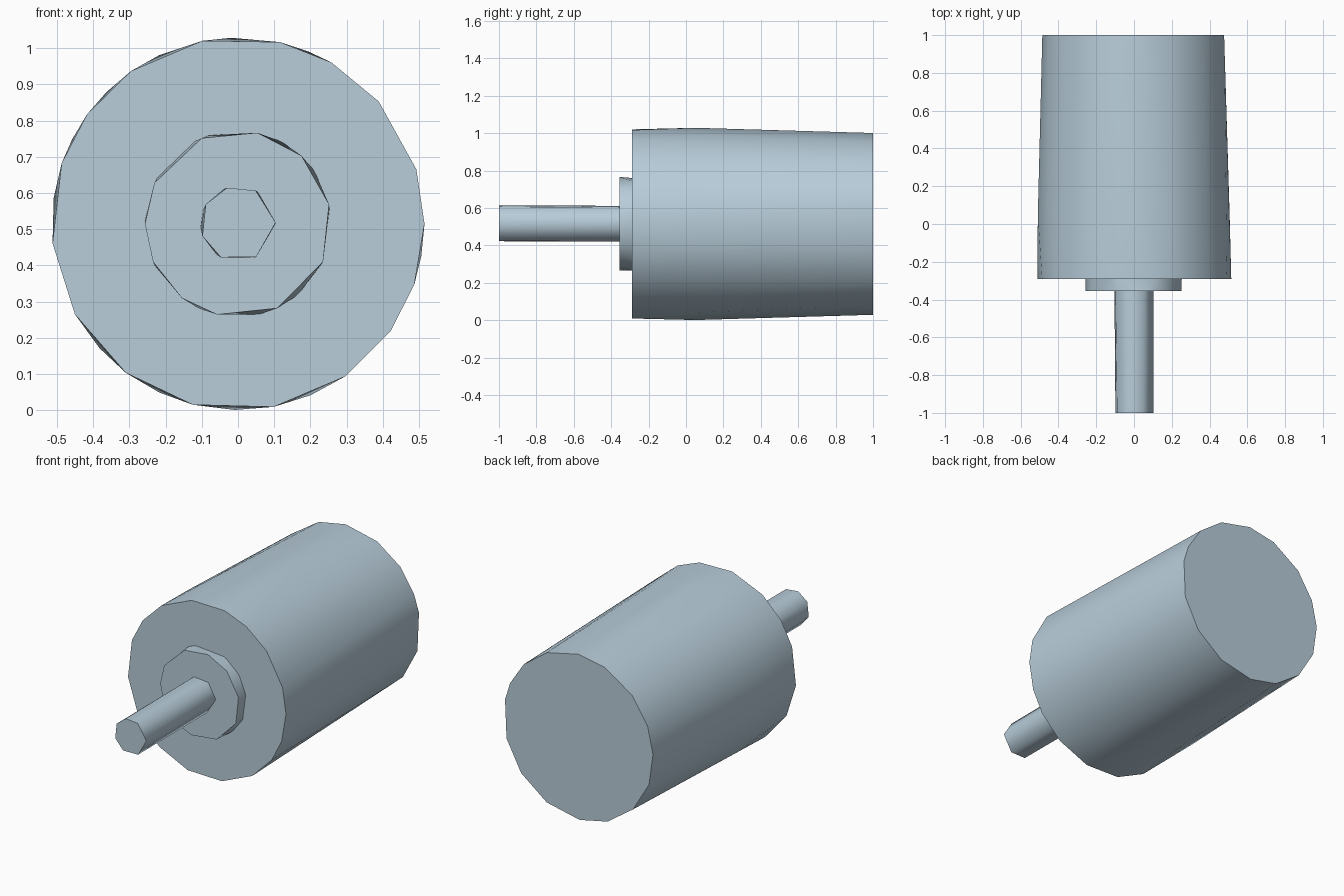
import bpy
import bmesh
from math import sin, cos, radians

cube = bpy.data.objects.get("Cube")
if cube:
    bpy.data.objects.remove(cube, do_unlink=True)

AXIS_Z = 0.515

# One pale steel colour for everything
steel = bpy.data.materials.new("pale blue steel")
steel.use_nodes = True
colour = (0.48, 0.61, 0.70, 1.0)
steel.diffuse_color = colour
bsdf = next(n for n in steel.node_tree.nodes if n.type == "BSDF_PRINCIPLED")
bsdf.inputs["Base Color"].default_value = colour


def ring(bm, y, radius, angles):
    """Uneven polygon around the long axis."""
    for a in map(radians, angles):
        bm.verts.new((radius * cos(a), y, AXIS_Z + radius * sin(a)))


def faceted_rod(name, rings):
    """Solid skinned around a series of rings, with flat ends."""
    bm = bmesh.new()
    for r in rings:
        ring(bm, *r)
    bmesh.ops.convex_hull(bm, input=bm.verts)
    loose = [v for v in bm.verts if not v.link_faces]
    bmesh.ops.delete(bm, geom=loose, context="VERTS")
    bmesh.ops.dissolve_limit(bm, angle_limit=radians(0.3),
                             verts=bm.verts, edges=bm.edges)
    bmesh.ops.recalc_face_normals(bm, faces=bm.faces)
    mesh = bpy.data.meshes.new(name)
    bm.to_mesh(mesh)
    bm.free()
    mesh.materials.append(steel)
    obj = bpy.data.objects.new(name, mesh)
    bpy.context.collection.objects.link(obj)
    bpy.ops.object.select_all(action="DESELECT")
    obj.select_set(True)
    bpy.context.view_layer.objects.active = obj
    bpy.ops.object.shade_smooth_by_angle(angle=radians(70))
    return obj


# Large tapered body
front = [0, 17, 41, 60, 77, 101, 125, 144, 161, 186, 209, 233, 256, 281, 305, 325, 341]
middle = [68, 92, 115, 135, 153, 172, 222, 245, 269, 293, 350]
back = [11, 24, 43, 65, 90, 111, 136, 158, 177, 199, 223, 247, 269, 295, 320, 344]
faceted_rod("body", [(-0.29, 0.515, front), (0.05, 0.514, middle), (1.0, 0.486, back)])

# Thin collar on the front end
collar = [12, 47, 78, 113, 154, 180, 204, 233, 257, 295, 336]
collar_back = [-25, 10, 35, 62, 108, 118, 150, 178, 207, 245, 283, 310]
faceted_rod("collar", [(-0.355, 0.257, collar), (-0.28, 0.257, collar_back)])

# Slim shaft
shaft = [2, 62, 107, 149, 199, 243, 299]
shaft_back = [0, 58, 112, 160, 185, 235, 295]
faceted_rod("shaft", [(-1.0, 0.104, shaft), (-0.345, 0.104, shaft_back)])
